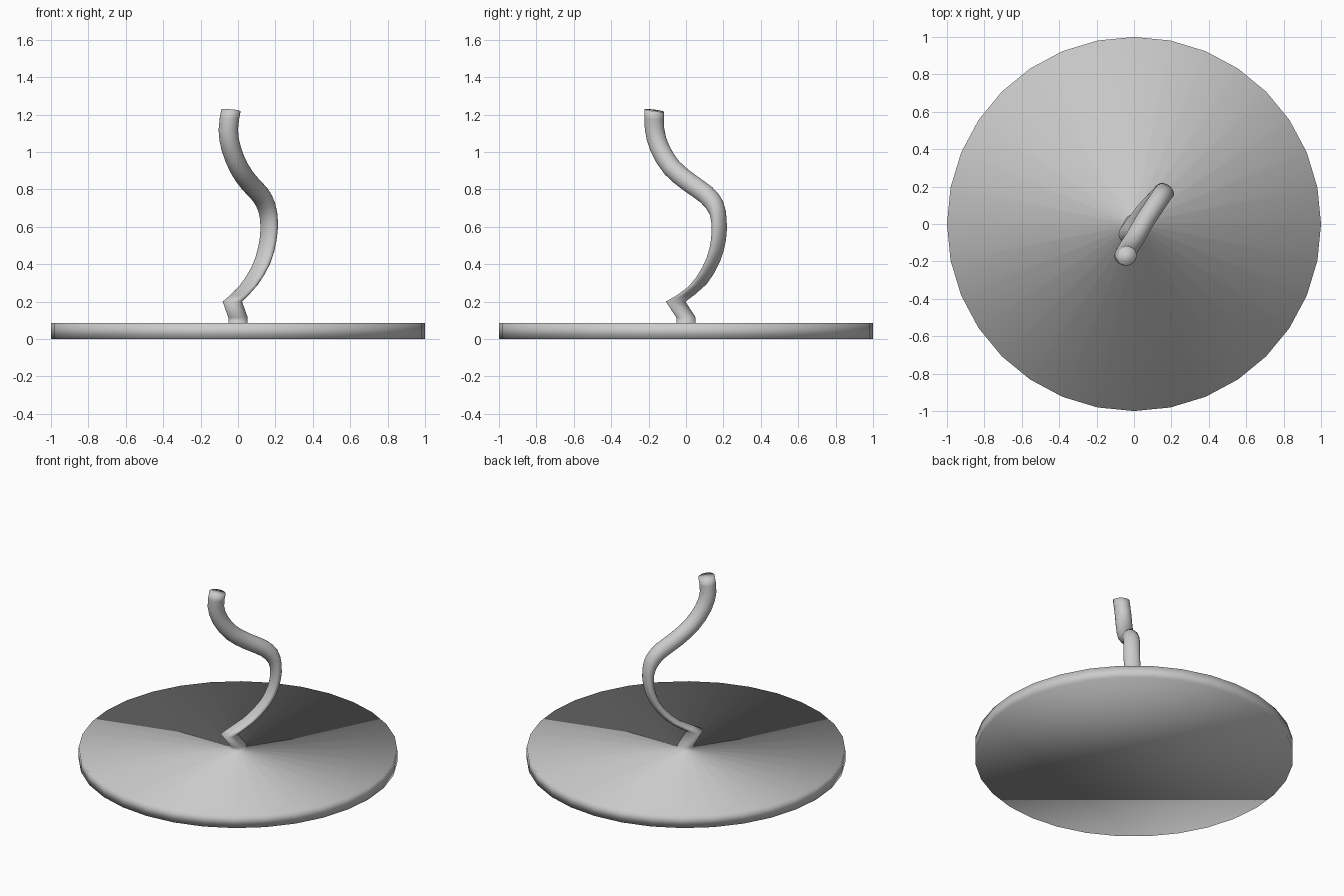
import bpy
import bmesh
from math import radians
from mathutils import Matrix, Vector

cube = bpy.data.objects.get("Cube")
if cube:
    bpy.data.objects.remove(cube, do_unlink=True)

SIDES = 32
STEM_RADIUS = 0.052
LEAN_AXIS = Vector((-0.82, 0.57, 0))  # horizontal axis the stem bends around

# Stem sections above the elbow: centre x, y, z and tilt in degrees
STEM = [
    (-0.03, -0.055, 0.2, 0),
    (0.055, 0.06, 0.285, -13),
    (0.125, 0.135, 0.4, -27),
    (0.157, 0.17, 0.51, -40),
    (0.167, 0.177, 0.61, -50),
    (0.155, 0.163, 0.7, -58),
    (0.12, 0.11, 0.77, -63),
    (0.06, 0.02, 0.835, -61),
    (0.005, -0.075, 0.915, -46),
    (-0.037, -0.14, 1.02, -22),
    (-0.052, -0.168, 1.12, -3),
    (-0.038, -0.17, 1.222, 9),
]


def add_ring(bm, radius, centre, tilt=0):
    matrix = Matrix.Translation(centre) @ Matrix.Rotation(radians(tilt), 4, LEAN_AXIS)
    return bmesh.ops.create_circle(
        bm, segments=SIDES, radius=radius, matrix=matrix)["verts"]


def bridge(bm, lower, upper):
    for i in range(SIDES):
        j = (i + 1) % SIDES
        bm.faces.new((lower[i], lower[j], upper[j], upper[i]))


def smooth_path(points):
    """Add a section halfway between each pair on a smooth spline."""
    rows = [Vector(p) for p in points]
    result = []
    for i in range(len(rows) - 1):
        a, b = rows[i], rows[i + 1]
        before = rows[max(i - 1, 0)]
        after = rows[min(i + 2, len(rows) - 1)]
        result += [a, (9 * (a + b) - before - after) / 16]
    return result + [rows[-1]]


grey = bpy.data.materials.new("plain_grey")
grey.use_nodes = True
grey.diffuse_color = (0.6, 0.6, 0.6, 1)
grey.node_tree.nodes["Principled BSDF"].inputs["Base Color"].default_value = grey.diffuse_color

bm = bmesh.new()

# Round base disc, narrowing on top to the foot of the stem
rings = [
    add_ring(bm, 1, (0, 0, 0)),
    add_ring(bm, 1, (0, 0, 0.085)),
    add_ring(bm, STEM_RADIUS, (0, 0, 0.085)),
    add_ring(bm, STEM_RADIUS, (0, 0, 0.115)),
]

# Curved stem rising from the elbow
for x, y, z, tilt in smooth_path(STEM):
    rings.append(add_ring(bm, STEM_RADIUS, (x, y, z), tilt))

for lower, upper in zip(rings, rings[1:]):
    bridge(bm, lower, upper)

# End caps
bm.faces.new(rings[0])
bm.faces.new(rings[-1])
bmesh.ops.recalc_face_normals(bm, faces=bm.faces)
for face in bm.faces:
    face.smooth = True

mesh = bpy.data.meshes.new("disc_with_curved_stem")
bm.to_mesh(mesh)
bm.free()
mesh.materials.append(grey)
stand = bpy.data.objects.new("disc_with_curved_stem", mesh)
bpy.context.collection.objects.link(stand)
